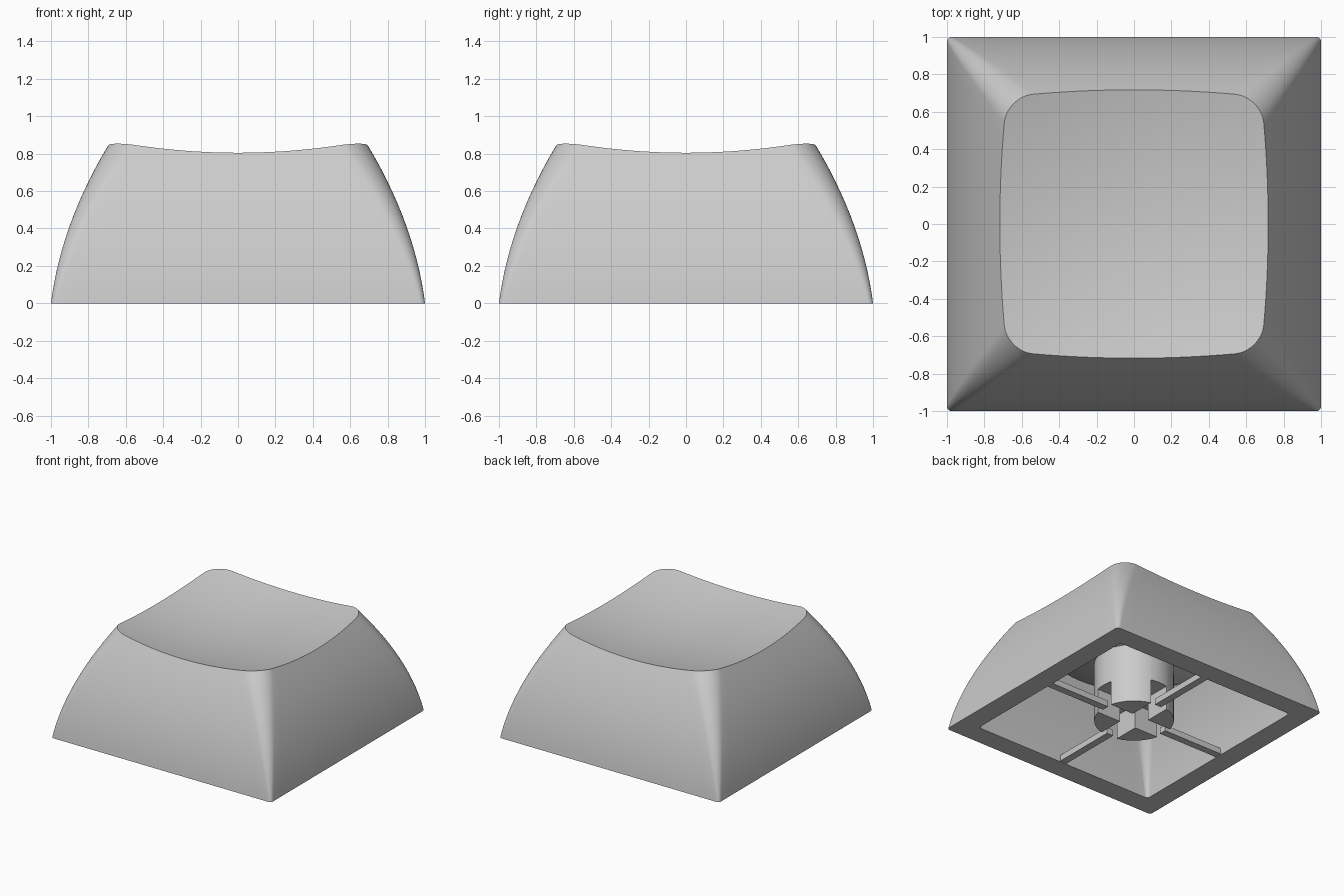
import bpy, bmesh, math
from mathutils import Matrix, Vector

cube = bpy.data.objects.get("Cube")
if cube:
    bpy.data.objects.remove(cube, do_unlink=True)

grey = bpy.data.materials.new("plain grey")
grey.use_nodes = True
GREY = (0.6, 0.6, 0.6, 1)
grey.diffuse_color = GREY
grey.node_tree.nodes["Principled BSDF"].inputs["Base Color"].default_value = GREY

EDGE, ARC = 20, 10          # points along each side and each corner
COLUMNS = 4 * (EDGE + ARC)


def finish(bm, name):
    bmesh.ops.recalc_face_normals(bm, faces=bm.faces)
    mesh = bpy.data.meshes.new(name)
    bm.to_mesh(mesh)
    bm.free()
    mesh.materials.append(grey)
    obj = bpy.data.objects.new(name, mesh)
    bpy.context.collection.objects.link(obj)
    return obj


def smooth(obj):
    bpy.ops.object.select_all(action='DESELECT')
    obj.select_set(True)
    bpy.context.view_layer.objects.active = obj
    bpy.ops.object.shade_smooth_by_angle(angle=math.radians(30))


def rounded_square(col, half, radius):
    """Point number col on the outline of a rounded square."""
    quarter, i = divmod(col, EDGE + ARC)
    flat = half - radius
    if i < EDGE:
        p = Vector((half, -flat + 2 * flat * i / EDGE, 0))
    else:
        a = math.pi / 2 * (i - EDGE) / ARC
        p = Vector((flat + radius * math.cos(a), flat + radius * math.sin(a), 0))
    return Matrix.Rotation(quarter * math.pi / 2, 3, 'Z') @ p


def wall(col, z, inset):
    """Point on the bowed, tapering side wall."""
    t = z / 0.8
    half = 1 - 0.28 * t + 0.18 * t * (1 - t) - inset
    p = rounded_square(col, half, 0.025 + 0.12 * t)
    p.z = z
    return p


def skin(inset, bottom, bow, rows=14, rings=12):
    """Rows of points up the wall to a dished surface, then in to its centre."""
    def dish(p):
        return bottom + bow * (p.x ** 2 + p.y ** 2)
    tops = []
    for c in range(COLUMNS):
        z = bottom
        for _ in range(30):
            z = 0.5 * (z + dish(wall(c, z, inset)))
        tops.append(z)
    grid = [[wall(c, tops[c] * j / rows, inset) for c in range(COLUMNS)]
            for j in range(rows + 1)]
    rim = grid[-1]
    for k in range(1, rings):
        row = []
        for p in rim:
            q = p * (1 - k / rings)
            q.z = dish(q)
            row.append(q)
        grid.append(row)
    return grid, Vector((0, 0, bottom))


# Hollow cap: outer skin, inner skin and the flat rim joining them
bm = bmesh.new()
feet = []
for inset, bottom, bow in ((0, 0.725, 0.155), (0.17, 0.45, 0.45)):
    grid, centre = skin(inset, bottom, bow)
    rows = [[bm.verts.new(p) for p in row] for row in grid]
    for a, b in zip(rows, rows[1:]):
        for c in range(COLUMNS):
            d = (c + 1) % COLUMNS
            bm.faces.new((a[c], a[d], b[d], b[c]))
    mid = bm.verts.new(centre)
    for c in range(COLUMNS):
        bm.faces.new((rows[-1][c], rows[-1][(c + 1) % COLUMNS], mid))
    feet.append(rows[0])
for c in range(COLUMNS):
    d = (c + 1) % COLUMNS
    bm.faces.new((feet[0][c], feet[0][d], feet[1][d], feet[1][c]))
smooth(finish(bm, "cap_shell"))


def box(name, size, centre):
    bm = bmesh.new()
    bmesh.ops.create_cube(bm, size=1, matrix=Matrix.Translation(centre) @ Matrix.Diagonal((*size, 1)))
    return finish(bm, name)


# Round stem under the cap, with a cross-shaped socket
bm = bmesh.new()
bmesh.ops.create_cone(bm, cap_ends=True, segments=48, radius1=0.3, radius2=0.3,
                      depth=0.52, matrix=Matrix.Translation((0, 0, 0.26)))
stem = finish(bm, "stem")
for name, size in (("socket_cutter_x", (0.66, 0.15, 0.4)), ("socket_cutter_y", (0.15, 0.66, 0.4))):
    cutter = box(name, size, (0, 0, 0))
    cut = stem.modifiers.new(name, 'BOOLEAN')
    cut.operation = 'DIFFERENCE'
    cut.solver = 'EXACT'
    cut.object = cutter
    bpy.context.view_layer.objects.active = stem
    bpy.ops.object.modifier_apply(modifier=name)
    bpy.data.objects.remove(cutter, do_unlink=True)
smooth(stem)

# Thin ribs from the stem to the four walls
for side, (x, y) in {"left": (1, 0), "right": (-1, 0), "back": (0, 1), "front": (0, -1)}.items():
    size = (0.56 if x else 0.06, 0.56 if y else 0.06, 0.05)
    box("rib_" + side, size, (x * 0.56, y * 0.56, 0.03))
